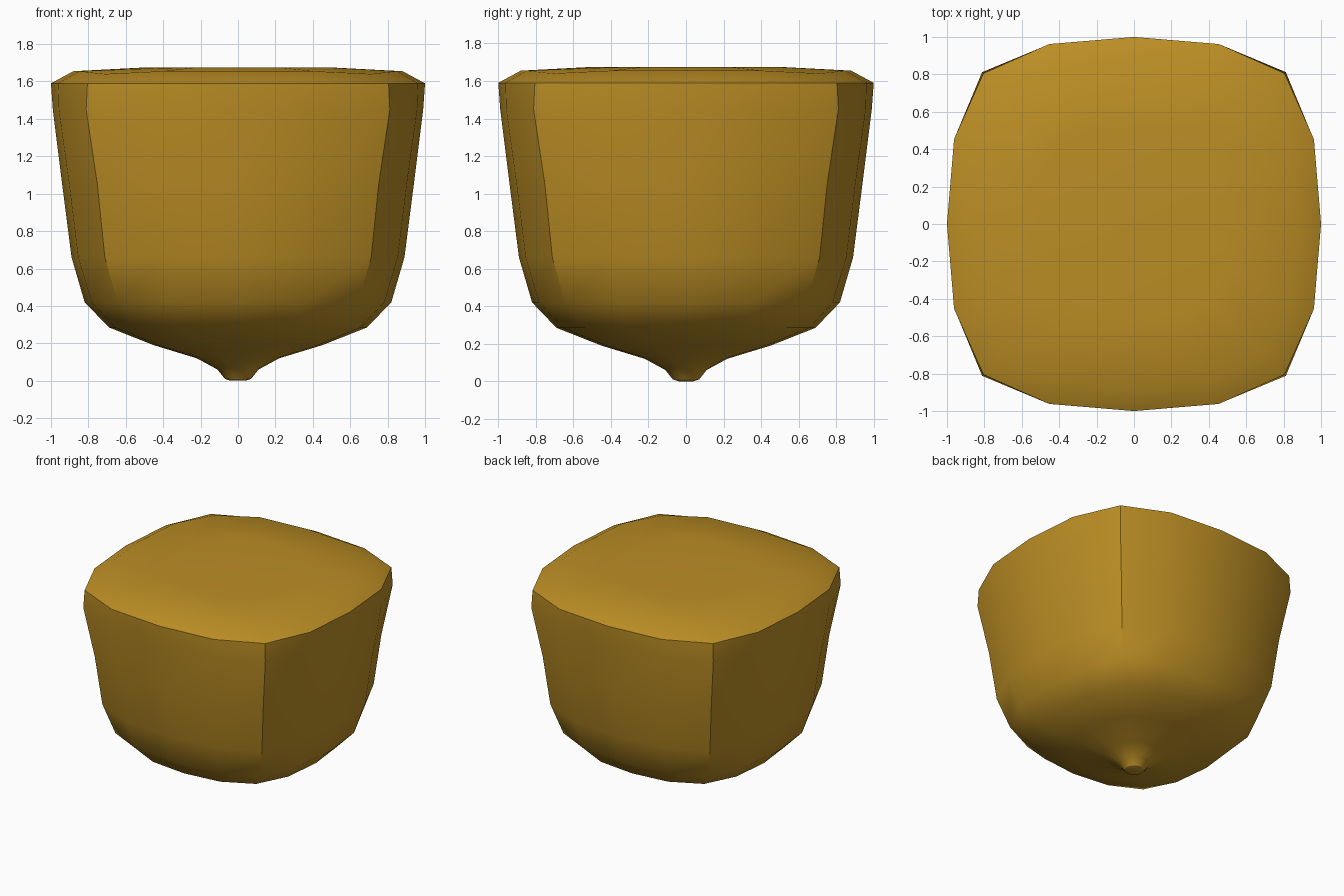
import bpy, bmesh, math

cube = bpy.data.objects.get("Cube")
if cube:
    bpy.data.objects.remove(cube, do_unlink=True)

# Colour
ochre = bpy.data.materials.new("ochre")
ochre.use_nodes = True
colour = (0.50, 0.27, 0.018, 1)
ochre.diffuse_color = colour
ochre.node_tree.nodes["Principled BSDF"].inputs["Base Color"].default_value = colour

# Profile: half width, height, corner squareness, corner drop
PROFILE = [
    (0.04, 0.00, 0.71, 0), (0.07, 0.01, 0.71, 0), (0.11, 0.06, 0.71, 0),
    (0.22, 0.12, 0.73, 0), (0.45, 0.19, 0.76, 0), (0.69, 0.285, 0.78, 0),
    (0.82, 0.42, 0.785, 0), (0.89, 0.66, 0.80, 0), (0.94, 1.05, 0.80, 0),
    (0.99, 1.45, 0.82, 0), (1.00, 1.59, 0.805, 0),
    (0.88, 1.655, 0.81, 0.015), (0.50, 1.675, 0.80, 0.003),
]


def ring(bm, size, height, square, drop):
    """Sixteen-sided rounded square."""
    t = (square - 0.707) / 0.093
    side, mid = 0.383 + 0.067 * t, 0.924 + 0.036 * t
    quarter = [(1, 0, 0), (mid, side, 0), (square, square, drop), (side, mid, 0)]
    verts = []
    for turn in range(4):
        c, s = round(math.cos(turn * math.pi / 2)), round(math.sin(turn * math.pi / 2))
        for x, y, d in quarter:
            verts.append(bm.verts.new((size * (x * c - y * s),
                                       size * (x * s + y * c), height - d)))
    return verts


# Body: rings joined from the pointed base to the shallow lid
bm = bmesh.new()
rings = [ring(bm, *row) for row in PROFILE]
for low, high in zip(rings, rings[1:]):
    for i in range(len(low)):
        j = (i + 1) % len(low)
        bm.faces.new((low[i], low[j], high[j], high[i]))
bm.faces.new(rings[0][::-1])
bm.faces.new(rings[-1])
bmesh.ops.recalc_face_normals(bm, faces=bm.faces)

mesh = bpy.data.meshes.new("tapered_body")
bm.to_mesh(mesh)
bm.free()
mesh.materials.append(ochre)
body = bpy.data.objects.new("tapered_body", mesh)
bpy.context.collection.objects.link(body)
bpy.context.view_layer.objects.active = body
body.select_set(True)
bpy.ops.object.shade_smooth_by_angle(angle=math.radians(30))
